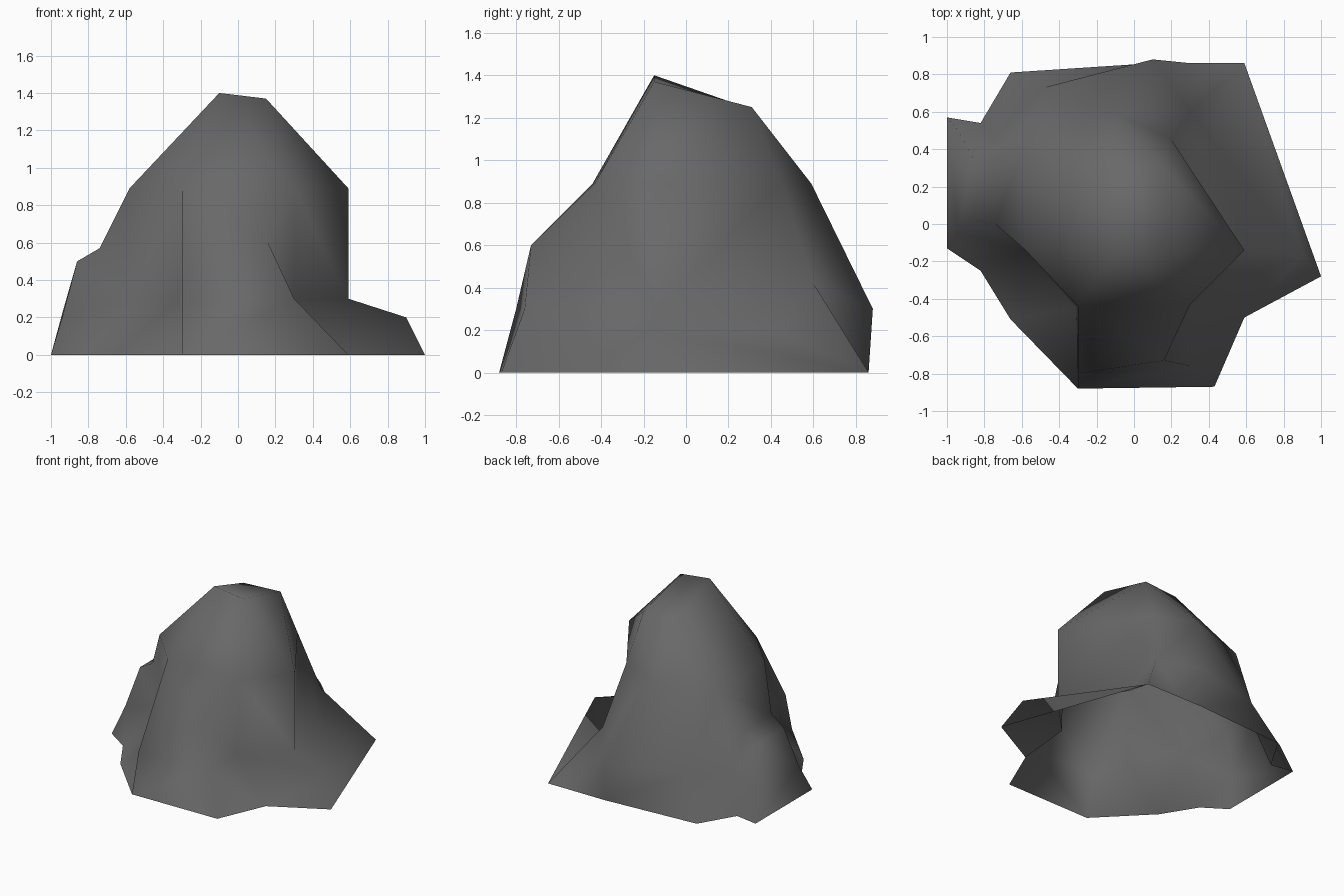
import bpy
import bmesh
import math
from mathutils import Vector

default_cube = bpy.data.objects.get("Cube")
if default_cube:
    bpy.data.objects.remove(default_cube, do_unlink=True)


def make_material(name, color):
    material = bpy.data.materials.new(name)
    material.use_nodes = True
    material.diffuse_color = color
    shader = material.node_tree.nodes["Principled BSDF"]
    shader.inputs["Base Color"].default_value = color
    shader.inputs["Roughness"].default_value = 0.9
    return material


def point(x, y, z=0.0):
    return Vector((x, y, z)).freeze()


def pad(column, length):
    """Repeat the second point so that every column has the same length."""
    return column[:1] + [column[1]] * (length - len(column)) + column[1:]


# Crown: the sloping four-sided summit
crown_front_right = point(-.1, -.15, 1.4)
crown_front_left = point(.15, -.15, 1.37)
crown_back_left = point(.15, .31, 1.25)
crown_back_right = point(-.15, .28, 1.25)

# Shoulder: the ring where the steep walls meet the dome
shoulder_z = .89
shoulder_front_right = point(-.3, -.44, shoulder_z)
shoulder_front_left = point(.3, -.43, shoulder_z)
shoulder_left = point(.59, -.14, shoulder_z)
shoulder_back_left = point(.2, .45, shoulder_z)
shoulder_back = point(-.1, .59, shoulder_z)
shoulder_back_right = point(-.3, .52, shoulder_z)
shoulder_right_back = point(-.58, .44, .87)
shoulder_right_front = point(-.58, -.14, shoulder_z)

# Front wall: each column climbs from the ground to the crown
front_ridge = [point(-.3, -.88), point(-.3, -.8, .3),
               shoulder_front_right, crown_front_right]
front_buttress = [point(.43, -.87), point(.3, -.76, .3), point(.16, -.73, .6),
                  shoulder_front_left, crown_front_left]
front_hollow = [point(.59, -.5), point(.3, -.44, .3),
                shoulder_front_left, crown_front_left]

# Low spur on the left side
spur_tip = [point(1, -.28), point(.9, -.16, .2), point(.59, -.14, .3),
            point(.59, -.14, .3), shoulder_left, crown_front_left]
spur_tail = [point(.59, .86), point(.59, .86), point(.42, .45, .19),
             point(.42, .45, .19), shoulder_back_left, crown_back_left]

# Back wall
back_crease = [point(.3, .86), point(.3, .6, .42),
               shoulder_back_left, crown_back_left]
back_bulge = [point(.1, .86), point(.1, .88, .3),
              shoulder_back, crown_back_right]
back_corner = [point(-.66, .81), point(-.48, .73, .3),
               shoulder_back_right, crown_back_right]
back_notch = [point(-.82, .54), point(-.75, .46, .28),
              shoulder_right_back, crown_back_right]

# Stepped ledge on the right side
ledge_back = [point(-1, .57), point(-.94, .5, .22), point(-.86, .35, .5),
              point(-.74, .34, .57), shoulder_right_back, crown_back_right]
ledge_front = [point(-1, -.13), point(-.94, -.05, .2), point(-.86, .02, .5),
               point(-.74, 0, .57), shoulder_right_front, crown_front_right]

# Deep hollow between the ledge and the front ridge
ledge_hollow = [point(-.82, -.25), point(-.58, -.14, .3),
                shoulder_right_front, crown_front_right]
ridge_hollow = [point(-.66, -.51), point(-.31, -.45, .3),
                shoulder_front_right, crown_front_right]

columns = [front_ridge, front_buttress, front_hollow, spur_tip, spur_tail,
           back_crease, back_bulge, back_corner, back_notch,
           ledge_back, ledge_front, ledge_hollow, ridge_hollow]
levels = max(len(column) for column in columns)
columns = [pad(column, levels) for column in columns]

# Skin the columns into one shell that is open underneath
bm = bmesh.new()
corners = {}


def corner(position):
    if position not in corners:
        corners[position] = bm.verts.new(position)
    return corners[position]


def add_face(positions):
    loop = []
    for position in positions:
        vertex = corner(position)
        if vertex not in loop:
            loop.append(vertex)
    if len(loop) > 2:
        bm.faces.new(loop)


for index, column in enumerate(columns):
    neighbour = columns[(index + 1) % len(columns)]
    for level in range(levels - 1):
        add_face([column[level], neighbour[level],
                  neighbour[level + 1], column[level + 1]])
add_face([crown_front_right, crown_front_left,
          crown_back_left, crown_back_right])

bmesh.ops.triangulate(bm, faces=bm.faces[:], quad_method='SHORT_EDGE')
mesh = bpy.data.meshes.new("boulder")
bm.to_mesh(mesh)
bm.free()

boulder = bpy.data.objects.new("boulder", mesh)
bpy.context.collection.objects.link(boulder)
mesh.materials.append(make_material("stone_grey", (.14, .14, .14, 1)))

# Soft shading across the worn stone, crisp only at hard creases
bpy.context.view_layer.objects.active = boulder
boulder.select_set(True)
bpy.ops.object.shade_smooth_by_angle(angle=math.radians(100))
